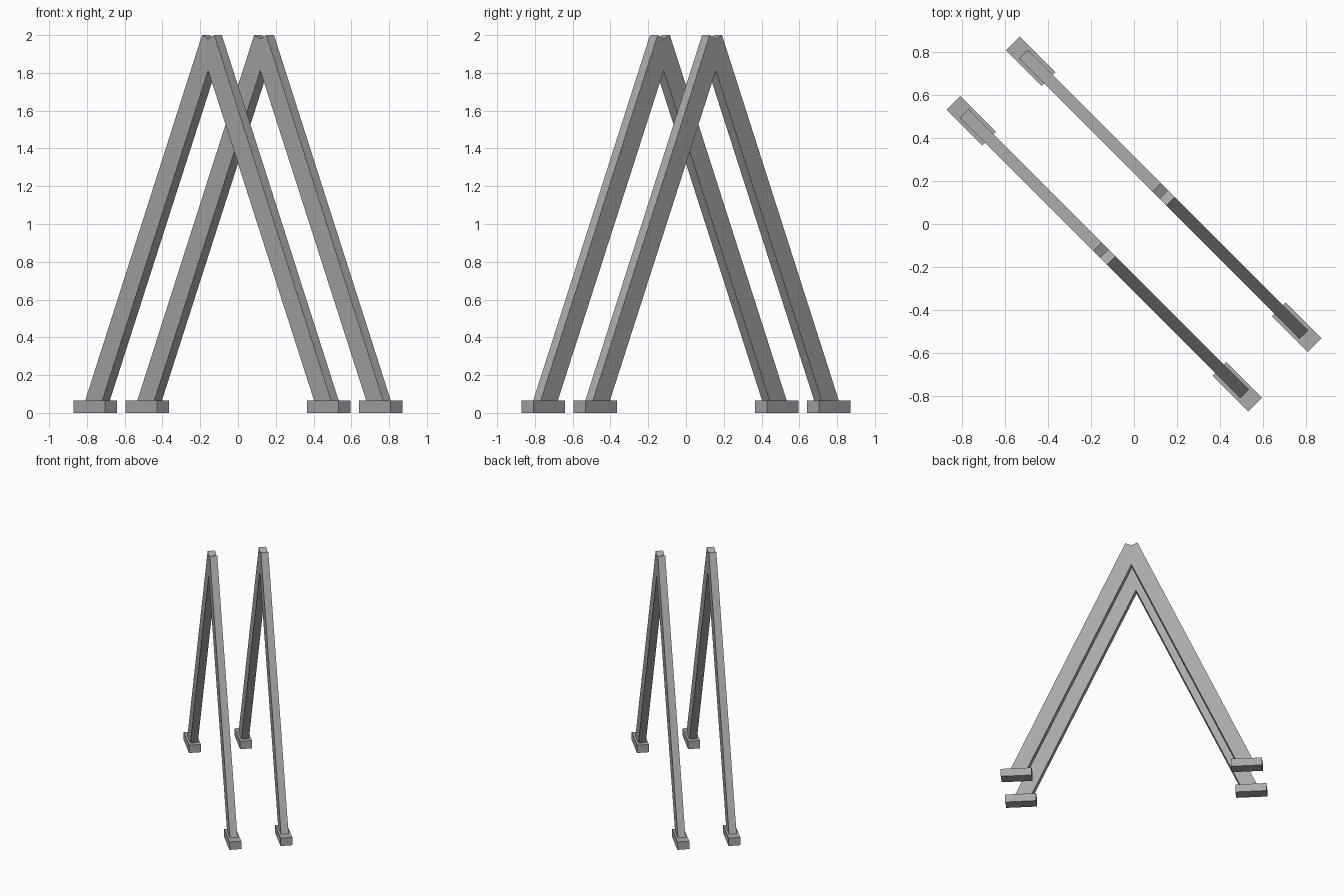
import bpy, bmesh, math
from mathutils import Matrix

if "Cube" in bpy.data.objects:
    bpy.data.objects.remove(bpy.data.objects["Cube"])

TURN = Matrix.Rotation(math.radians(-45), 4, 'Z')   # frames stand diagonally
GAP = 0.195          # distance of each frame from the centre
LEG_T = 0.057        # leg thickness
FOOT_W = 0.09        # foot width

gray = bpy.data.materials.new("plain gray")
gray.diffuse_color = (0.4, 0.4, 0.4, 1)
gray.use_nodes = True
gray.node_tree.nodes["Principled BSDF"].inputs["Base Color"].default_value = gray.diffuse_color


def extrude_profile(name, points, y, depth):
    """Extrude an x/z outline along y, then turn it into place."""
    bm = bmesh.new()
    face = bm.faces.new([bm.verts.new((x, y - depth / 2, z)) for x, z in points])
    ext = bmesh.ops.extrude_face_region(bm, geom=[face])
    verts = [v for v in ext["geom"] if isinstance(v, bmesh.types.BMVert)]
    bmesh.ops.translate(bm, verts=verts, vec=(0, depth, 0))
    bmesh.ops.recalc_face_normals(bm, faces=bm.faces)
    bm.transform(TURN)
    mesh = bpy.data.meshes.new(name)
    bm.to_mesh(mesh)
    bm.free()
    mesh.materials.append(gray)
    obj = bpy.data.objects.new(name, mesh)
    bpy.context.collection.objects.link(obj)


# Half outline of the joined legs: notch, square-cut top, foot end, inner apex
S = 0.452            # leg lean, sideways per unit of height
half = [(0.046, 2.0),
        (0.046 + S * 1.945, 0.055),
        (0.820, 0.006)]
mirrored = [(-x, z) for x, z in reversed(half)]
outline = [(0, 2.0 - 0.046 * S)] + half + [(0, 1.813)] + mirrored

for side, y in (("back", GAP), ("front", -GAP)):
    # A-shaped pair of legs
    extrude_profile(side + "_leg_frame", outline, y, LEG_T)
    # Flat feet
    for end, s in (("left", -1), ("right", 1)):
        a, b = s * 0.757, s * 0.992
        extrude_profile(f"{side}_{end}_foot",
                        [(a, 0), (b, 0), (b, 0.065), (a, 0.065)], y, FOOT_W)
